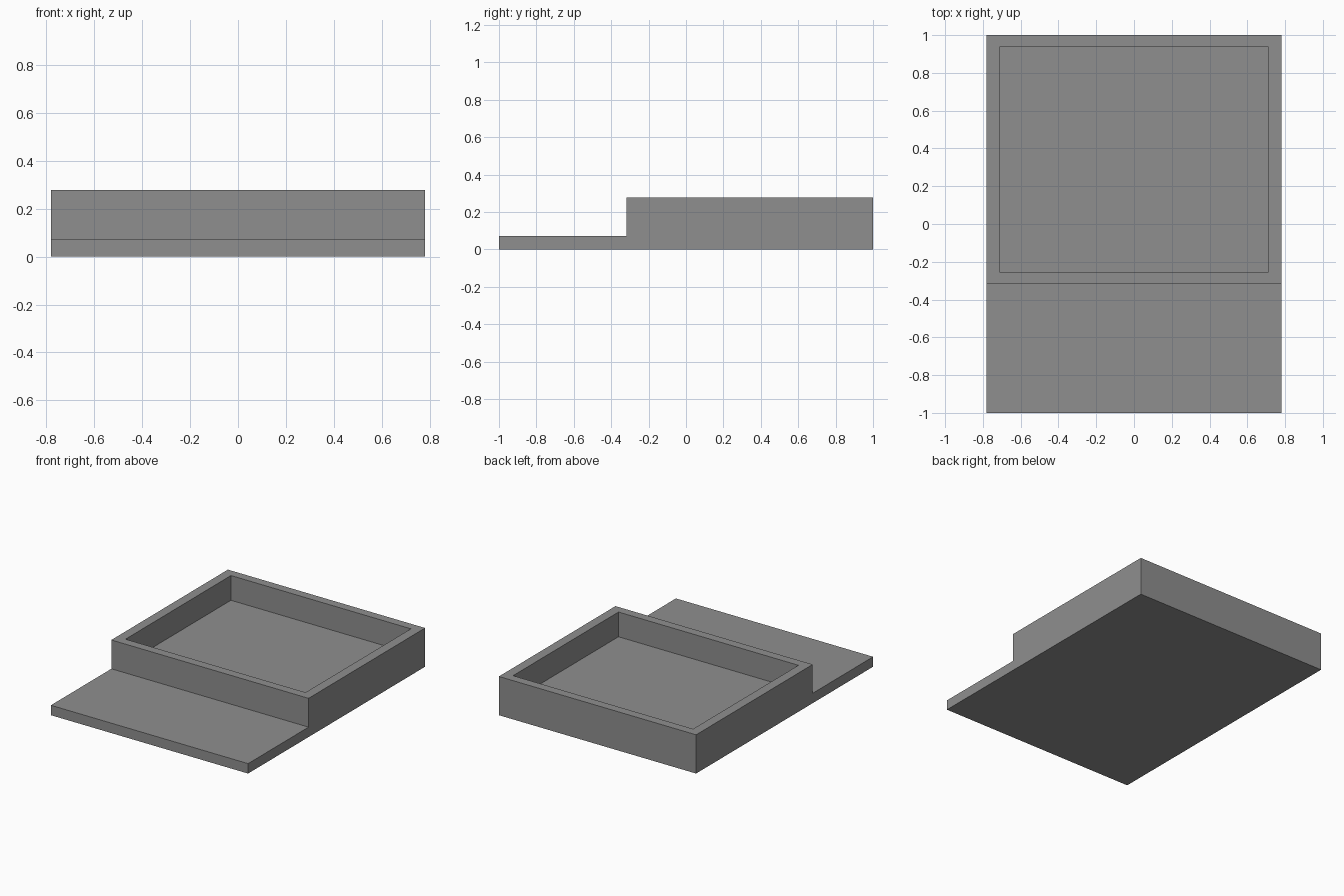
import bpy, bmesh

if "Cube" in bpy.data.objects:
    bpy.data.objects.remove(bpy.data.objects["Cube"])

HALF_W = 0.78            # half width along x
TOP, LEDGE, FLOOR = 0.277, 0.071, 0.10
STEP_Y = -0.317          # where the low ledge meets the raised tray
WALL_X, WALL_Y = 0.068, 0.063

grey = bpy.data.materials.new("grey")
grey.diffuse_color = (0.275, 0.275, 0.275, 1)
grey.use_nodes = True
grey.node_tree.nodes["Principled BSDF"].inputs["Base Color"].default_value = grey.diffuse_color

bm = bmesh.new()

# Stepped side profile (y, z), extruded across the width
profile = [(-1, 0), (1, 0), (1, TOP), (STEP_Y, TOP), (STEP_Y, LEDGE), (-1, LEDGE)]
side = bm.faces.new([bm.verts.new((-HALF_W, y, z)) for y, z in profile])
ext = bmesh.ops.extrude_face_region(bm, geom=[side], use_keep_orig=True)
verts = [g for g in ext["geom"] if isinstance(g, bmesh.types.BMVert)]
bmesh.ops.translate(bm, verts=verts, vec=(2 * HALF_W, 0, 0))
bmesh.ops.recalc_face_normals(bm, faces=bm.faces[:])

# Rim: inset the raised top face
top = max(bm.faces, key=lambda f: f.calc_center_median().z)
bmesh.ops.inset_region(bm, faces=[top], thickness=WALL_X, use_even_offset=True)
mid_y = top.calc_center_median().y
for v in top.verts:
    v.co.y += (WALL_X - WALL_Y) * (1 if v.co.y > mid_y else -1)

# Recess: push the inner face down to the tray floor
ext = bmesh.ops.extrude_discrete_faces(bm, faces=[top])
bmesh.ops.translate(bm, verts=ext["faces"][0].verts[:], vec=(0, 0, FLOOR - TOP))
bmesh.ops.recalc_face_normals(bm, faces=bm.faces[:])

mesh = bpy.data.meshes.new("stepped_tray")
bm.to_mesh(mesh)
bm.free()
mesh.materials.append(grey)
tray = bpy.data.objects.new("stepped_tray", mesh)
bpy.context.collection.objects.link(tray)
